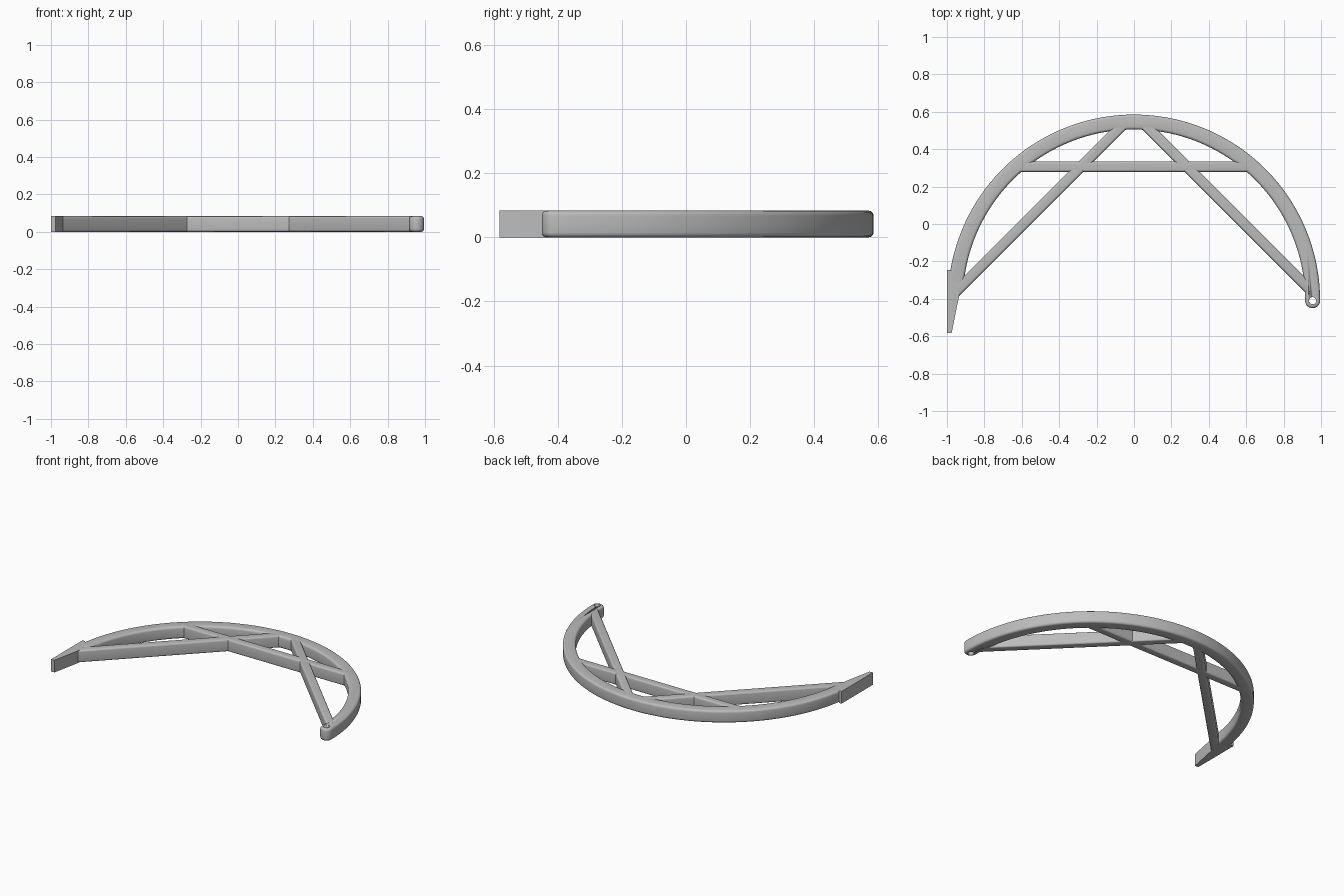
import bpy, bmesh, math
from mathutils import Vector

if "Cube" in bpy.data.objects:
    bpy.data.objects.remove(bpy.data.objects["Cube"])

HEIGHT = 0.083
CENTRE = Vector((0, -0.41))
OUTER, INNER = 0.995, 0.915
BAR_WIDTH = 0.056

grey = bpy.data.materials.new("plain grey")
grey.use_nodes = True
grey.diffuse_color = (0.5, 0.5, 0.5, 1)
grey.node_tree.nodes["Principled BSDF"].inputs["Base Color"].default_value = grey.diffuse_color


def slab(name, outline, z0=0.0, z1=HEIGHT, round_edge=0.0):
    """Extrude a flat outline and round its upper and lower rims."""
    bm = bmesh.new()
    face = bm.faces.new([bm.verts.new((p[0], p[1], z0)) for p in outline])
    top = bmesh.ops.extrude_face_region(bm, geom=[face])["geom"]
    bmesh.ops.translate(bm, vec=(0, 0, z1 - z0),
                        verts=[g for g in top if isinstance(g, bmesh.types.BMVert)])
    bmesh.ops.recalc_face_normals(bm, faces=bm.faces)
    if round_edge:
        rims = [e for e in bm.edges if abs(e.verts[0].co.z - e.verts[1].co.z) < 1e-5]
        bmesh.ops.bevel(bm, geom=rims, offset=round_edge, segments=4,
                        profile=0.5, affect='EDGES')
    mesh = bpy.data.meshes.new(name)
    bm.to_mesh(mesh)
    bm.free()
    mesh.materials.append(grey)
    obj = bpy.data.objects.new(name, mesh)
    bpy.context.collection.objects.link(obj)
    bpy.context.view_layer.objects.active = obj
    for other in bpy.context.selected_objects:
        other.select_set(False)
    obj.select_set(True)
    bpy.ops.object.shade_smooth_by_angle(angle=math.radians(35))
    return obj


def arc(centre, radius, start, end, count):
    """Points along a circle, angles in degrees."""
    angles = [math.radians(start + (end - start) * i / count) for i in range(count + 1)]
    return [(centre[0] + radius * math.cos(a), centre[1] + radius * math.sin(a)) for a in angles]


def bar(name, start, end):
    a, b = Vector(start), Vector(end)
    side = (b - a).normalized().orthogonal() * BAR_WIDTH / 2
    return slab(name, [a + side, a - side, b - side, b + side], round_edge=0.012)


# Curved main rib with a rounded hinge end
hinge = ((OUTER + INNER) / 2, CENTRE.y)
rib_outline = (arc(CENTRE, OUTER, 0, 175, 72)
               + arc(CENTRE, INNER, 175, 0, 72)
               + arc(hinge, (OUTER - INNER) / 2, 180, 360, 16)[1:-1])
rib = slab("curved_rib", rib_outline, round_edge=0.015)

# Pin hole through the hinge end
cutter = slab("pin_hole_cutter", arc(hinge, 0.019, 0, 345, 23), -0.05, HEIGHT + 0.05)
cutter.hide_render = True
cutter.hide_set(True)
hole = rib.modifiers.new("pin hole", 'BOOLEAN')
hole.operation = 'DIFFERENCE'
hole.solver = 'EXACT'
hole.object = cutter
bpy.context.view_layer.objects.active = rib
bpy.ops.object.modifier_apply(modifier=hole.name)
bpy.data.objects.remove(cutter)

# Straight braces
bar("cross_bar", (-0.64, 0.307), (0.64, 0.307))
bar("right_brace", (-0.955, -0.365), (-0.04, 0.55))
bar("left_brace", (0.95, -0.36), (0.04, 0.55))

# Tapered flat-backed mounting foot
slab("mounting_foot", [(-1, -0.245), (-0.98, -0.245), (-0.93, -0.32),
                       (-0.935, -0.385), (-0.975, -0.582), (-1, -0.582)])
